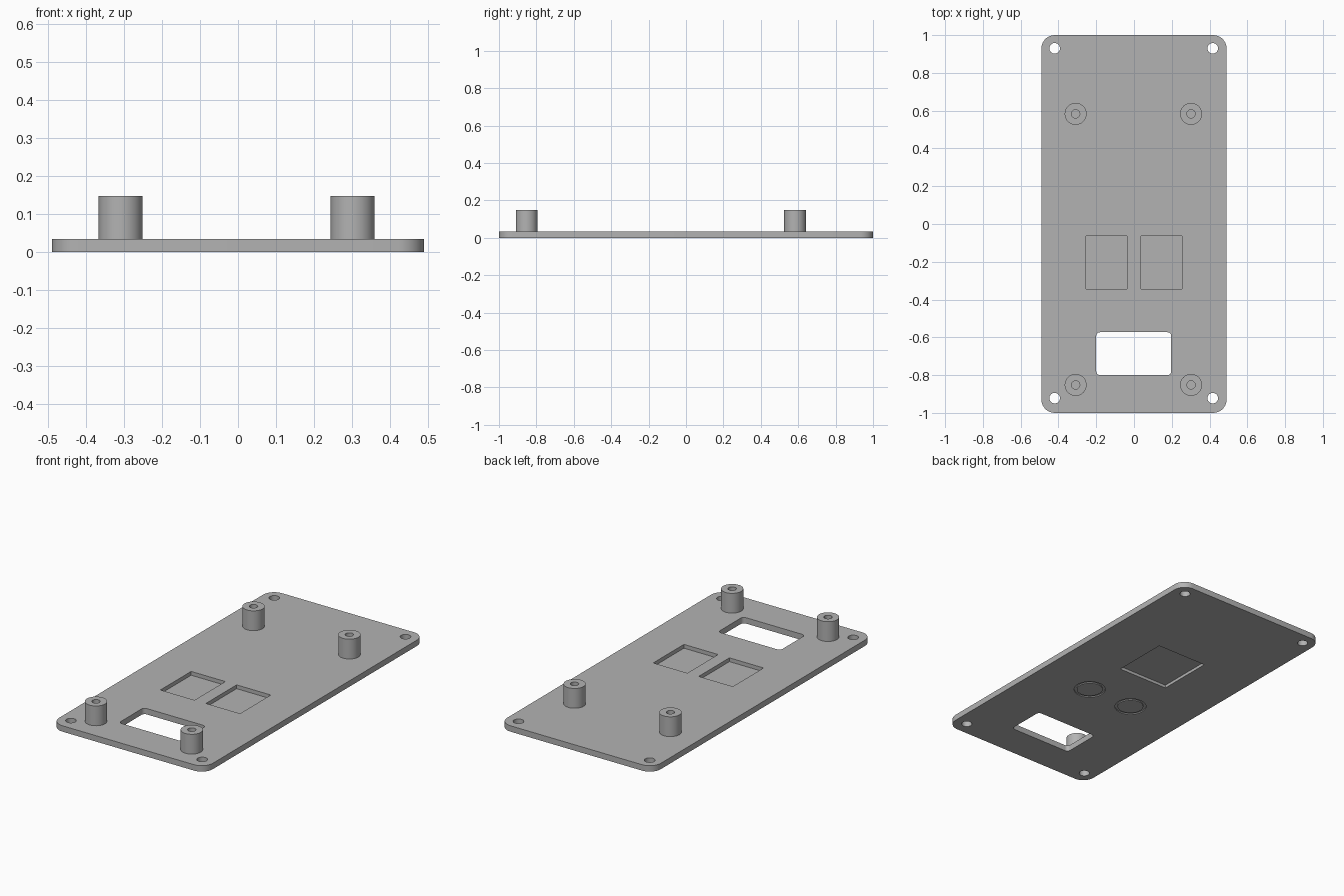
import bpy, bmesh, math

cube = bpy.data.objects.get("Cube")
if cube:
    bpy.data.objects.remove(cube, do_unlink=True)

TOP = 0.034          # plate thickness
POST_TOP = 0.148

grey = bpy.data.materials.new("plain grey")
grey.use_nodes = True
colour = (0.45, 0.45, 0.45, 1)
grey.diffuse_color = colour
grey.node_tree.nodes["Principled BSDF"].inputs["Base Color"].default_value = colour


def rounded_rect(x0, x1, y0, y1, r, steps=8):
    """Outline of a rectangle, with rounded corners if r > 0."""
    if r == 0:
        return [(x0, y0), (x1, y0), (x1, y1), (x0, y1)]
    corners = [(x1 - r, y1 - r), (x0 + r, y1 - r), (x0 + r, y0 + r), (x1 - r, y0 + r)]
    return [(cx + r * math.cos(a), cy + r * math.sin(a))
            for i, (cx, cy) in enumerate(corners)
            for a in [(i + k / steps) * math.pi / 2 for k in range(steps + 1)]]


def circle(x, y, r, n=48):
    return [(x + r * math.cos(2 * math.pi * k / n), y + r * math.sin(2 * math.pi * k / n))
            for k in range(n)]


def prism(name, outline, z0, z1):
    """Solid made by raising an outline from z0 to z1."""
    bm = bmesh.new()
    face = bm.faces.new([bm.verts.new((x, y, z0)) for x, y in outline])
    raised = bmesh.ops.extrude_face_region(bm, geom=[face])["geom"]
    verts = [v for v in raised if isinstance(v, bmesh.types.BMVert)]
    bmesh.ops.translate(bm, verts=verts, vec=(0, 0, z1 - z0))
    bmesh.ops.recalc_face_normals(bm, faces=bm.faces[:])
    mesh = bpy.data.meshes.new(name)
    bm.to_mesh(mesh)
    bm.free()
    obj = bpy.data.objects.new(name, mesh)
    bpy.context.collection.objects.link(obj)
    mesh.materials.append(grey)
    return obj


def activate(obj):
    bpy.ops.object.select_all(action="DESELECT")
    obj.select_set(True)
    bpy.context.view_layer.objects.active = obj


def cut(target, cutter):
    """Subtract the cutter from the target, then discard the cutter."""
    activate(target)
    mod = target.modifiers.new("cut", "BOOLEAN")
    mod.operation = "DIFFERENCE"
    mod.solver = "EXACT"
    mod.object = cutter
    bpy.ops.object.modifier_apply(modifier=mod.name)
    bpy.data.objects.remove(cutter, do_unlink=True)


def smooth(obj):
    activate(obj)
    bpy.ops.object.shade_smooth_by_angle(angle=math.radians(30))


# Base plate with the display window
plate = prism("base_plate", rounded_rect(-0.49, 0.49, -1, 1, 0.07), 0, TOP)
cut(plate, prism("window_cutter", rounded_rect(-0.2, 0.197, -0.8, -0.573, 0.02), -0.1, 0.1))

# Corner screw holes
for x in (-0.42, 0.417):
    for y in (-0.922, 0.93):
        cut(plate, prism("hole_cutter", circle(x, y, 0.028), -0.1, 0.1))

# Button pockets in the top, ring grooves under them
for x in (-0.145, 0.145):
    pocket = rounded_rect(x - 0.109, x + 0.109, -0.344, -0.064, 0)
    cut(plate, prism("pocket_cutter", pocket, 0.012, 0.1))
    groove = prism("groove_cutter", circle(x, -0.203, 0.085), -0.1, 0.006)
    cut(groove, prism("groove_core", circle(x, -0.203, 0.07), -0.2, 0.1))
    cut(plate, groove)

# Square recess in the underside
cut(plate, prism("recess_cutter", rounded_rect(-0.16, 0.16, 0.075, 0.405, 0), -0.1, 0.017))
smooth(plate)

# Hollow mounting posts
for side, x in (("right", -0.309), ("left", 0.302)):
    for end, y in (("front", -0.852), ("back", 0.583)):
        post = prism(f"{end}_{side}_post", circle(x, y, 0.058), TOP - 0.004, POST_TOP)
        cut(post, prism("bore_cutter", circle(x, y, 0.022, 32), TOP + 0.004, 0.3))
        smooth(post)
